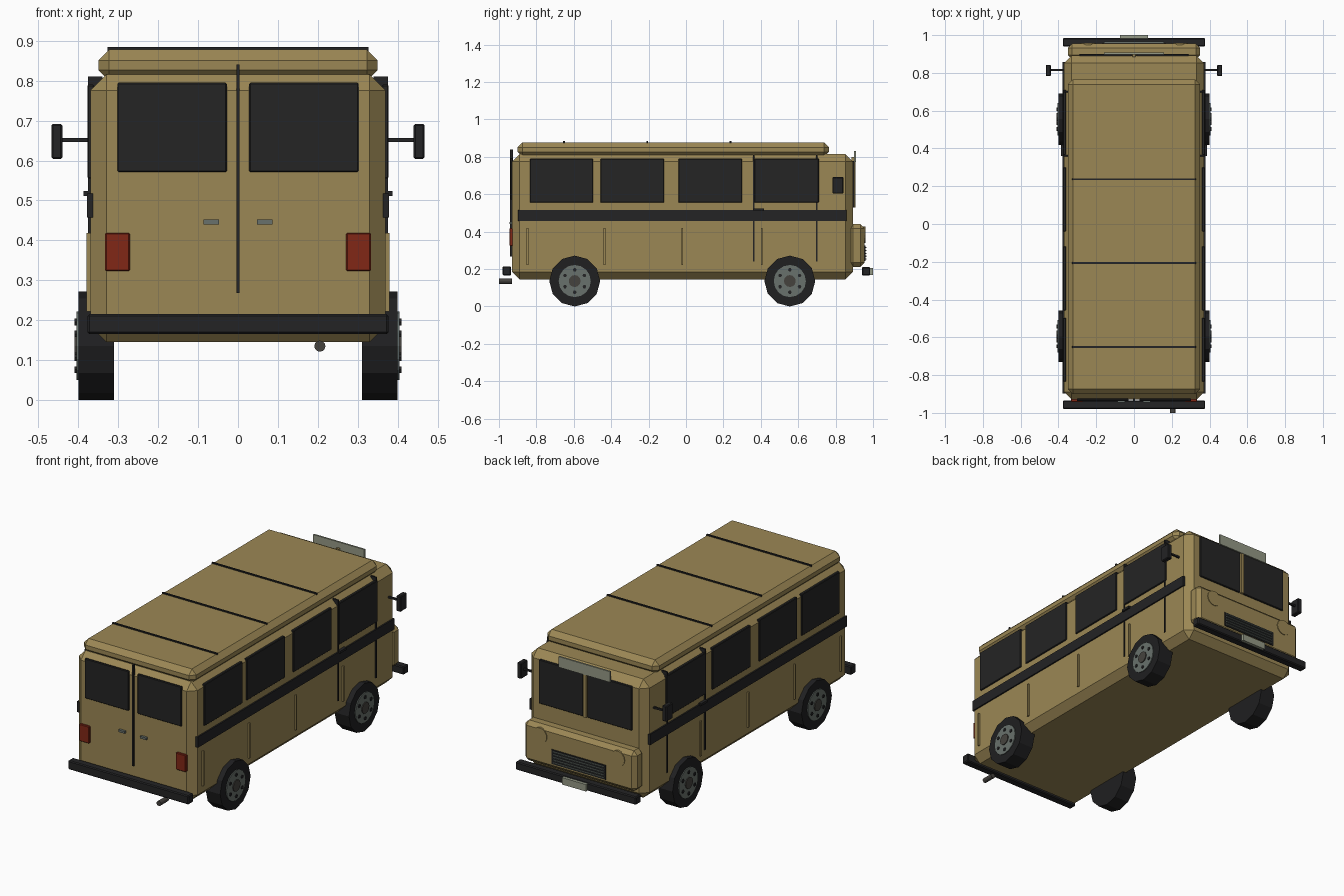
import bpy, bmesh, math
from mathutils import Matrix

if "Cube" in bpy.data.objects:
    bpy.data.objects.remove(bpy.data.objects["Cube"])


def material(name, r, g, b):
    m = bpy.data.materials.new(name)
    m.diffuse_color = (r, g, b, 1)
    m.use_nodes = True
    m.node_tree.nodes["Principled BSDF"].inputs["Base Color"].default_value = m.diffuse_color
    return m


TAN = material("tan_paint", 0.33, 0.245, 0.09)
BLACK = material("black_trim", 0.017, 0.017, 0.018)
GLASS = material("dark_glass", 0.018, 0.018, 0.018)
TYRE = material("tyre_rubber", 0.014, 0.014, 0.015)
STEEL = material("grey_steel", 0.14, 0.165, 0.15)
RED = material("red_lamp", 0.22, 0.02, 0.008)
PALE = material("pale_plate", 0.30, 0.32, 0.24)
DARK = material("dark_metal", 0.06, 0.055, 0.048)


def finish(name, bm, mat, bevel=0):
    mesh = bpy.data.meshes.new(name)
    bm.to_mesh(mesh)
    bm.free()
    mesh.materials.append(mat)
    ob = bpy.data.objects.new(name, mesh)
    bpy.context.collection.objects.link(ob)
    if bevel:
        mod = ob.modifiers.new("chamfer", 'BEVEL')
        mod.width = bevel
        mod.segments = 1
        mod.limit_method = 'ANGLE'
    return ob


def box(name, x, y, z, mat, bevel=0):
    """Box from (min, max) ranges on each axis."""
    bm = bmesh.new()
    bmesh.ops.create_cube(bm, size=1)
    for v in bm.verts:
        v.co = [(a + b) / 2 + c * (b - a) for (a, b), c in zip((x, y, z), v.co)]
    return finish(name, bm, mat, bevel)


def cylinder(name, centre, radius, depth, axis, mat, sides=12, bevel=0):
    bm = bmesh.new()
    bmesh.ops.create_cone(bm, cap_ends=True, segments=sides, radius1=radius,
                          radius2=radius, depth=depth)
    turn = Matrix.Rotation(math.pi / 2, 4, 'Y' if axis == 'X' else 'X')
    bmesh.ops.transform(bm, matrix=Matrix.Translation(centre) @ turn, verts=bm.verts)
    return finish(name, bm, mat, bevel)


def span(s, a, b):
    """Range mirrored to side s."""
    return tuple(sorted((s * a, s * b)))


# Body, roof cap and nose panel
box("body", (-0.37, 0.37), (-0.93, 0.892), (0.145, 0.815), TAN, 0.04)
box("roof_cap", (-0.35, 0.35), (-0.9, 0.765), (0.8, 0.878), TAN, 0.027)
box("nose_panel", (-0.35, 0.35), (0.872, 0.955), (0.212, 0.44), TAN, 0.022)
for y in (-0.652, -0.207, 0.237):
    box("roof_seam", (-0.327, 0.327), (y - 0.005, y + 0.005), (0.874, 0.884), BLACK)

# Bumpers and exhaust
box("rear_bumper", (-0.377, 0.377), (-0.98, -0.935), (0.165, 0.215), BLACK, 0.005)
box("front_bumper", (-0.377, 0.377), (0.94, 0.985), (0.165, 0.21), BLACK, 0.005)
cylinder("exhaust_pipe", (0.205, -0.965, 0.135), 0.014, 0.07, 'Y', DARK)

# Nose end: windscreen, sign, grille, number plate
box("windscreen_post", (-0.009, 0.009), (0.885, 0.906), (0.53, 0.80), TAN)
box("sign_board", (-0.16, 0.16), (0.898, 0.908), (0.772, 0.832), PALE)
box("grille", (-0.17, 0.17), (0.95, 0.959), (0.243, 0.325), BLACK)
for i in range(5):
    z = 0.253 + i * 0.0155
    box("grille_slat", (-0.16, 0.16), (0.957, 0.965), (z - 0.003, z + 0.003), STEEL)
box("number_plate", (-0.075, 0.075), (0.982, 1.0), (0.168, 0.207), PALE)

# Tail door seam
box("tail_door_seam", (-0.004, 0.004), (-0.94, -0.925), (0.268, 0.84), BLACK)

for s in (-1, 1):
    # Nose end pairs
    box("windscreen", span(s, 0.012, 0.29), (0.885, 0.9), (0.53, 0.778), GLASS, 0.003)
    cylinder("headlight", (s * 0.243, 0.953, 0.383), 0.044, 0.012, 'Y', TAN, 16)
    # Tail end pairs
    box("tail_window", span(s, 0.028, 0.302), (-0.938, -0.925), (0.571, 0.795), GLASS, 0.003)
    box("tail_handle", span(s, 0.048, 0.087), (-0.944, -0.925), (0.44, 0.452), STEEL)
    box("tail_lamp", span(s, 0.271, 0.333), (-0.943, -0.925), (0.323, 0.419), RED, 0.003)

    # Side windows, stripe, ribs and door lines
    for a, b in ((-0.835, -0.497), (-0.457, -0.118), (-0.04, 0.3), (0.365, 0.71)):
        box("side_window", span(s, 0.36, 0.377), (a, b), (0.555, 0.79), GLASS, 0.003)
    box("side_stripe", span(s, 0.36, 0.378), (-0.897, 0.858), (0.457, 0.517), BLACK)
    for y in (-0.847, -0.435, -0.02, 0.405):
        box("side_rib", span(s, 0.36, 0.379), (y - 0.005, y + 0.005), (0.222, 0.419), TAN)
    for y in (0.362, 0.7):
        box("door_seam", span(s, 0.34, 0.3755), (y - 0.004, y + 0.004), (0.24, 0.81), BLACK)
    box("door_handle", span(s, 0.365, 0.387), (0.36, 0.417), (0.511, 0.524), BLACK)

    # Wing mirror
    box("mirror_arm", span(s, 0.36, 0.445), (0.811, 0.821), (0.647, 0.657), BLACK)
    box("mirror", span(s, 0.44, 0.467), (0.783, 0.842), (0.604, 0.692), BLACK, 0.004)

    # Wheels
    for y in (-0.595, 0.555):
        cylinder("tyre", (s * 0.355, y, 0.136), 0.136, 0.09, 'X', TYRE, 12)
        cylinder("wheel_disc", (s * 0.398, y, 0.136), 0.086, 0.014, 'X', STEEL, 16)
        cylinder("hub_cap", (s * 0.402, y, 0.136), 0.032, 0.016, 'X', DARK, 12)
        for i in range(6):
            a = math.pi / 2 + i * math.pi / 3
            cylinder("wheel_nut", (s * 0.404, y + 0.06 * math.cos(a), 0.136 + 0.06 * math.sin(a)),
                     0.01, 0.01, 'X', BLACK, 6)
